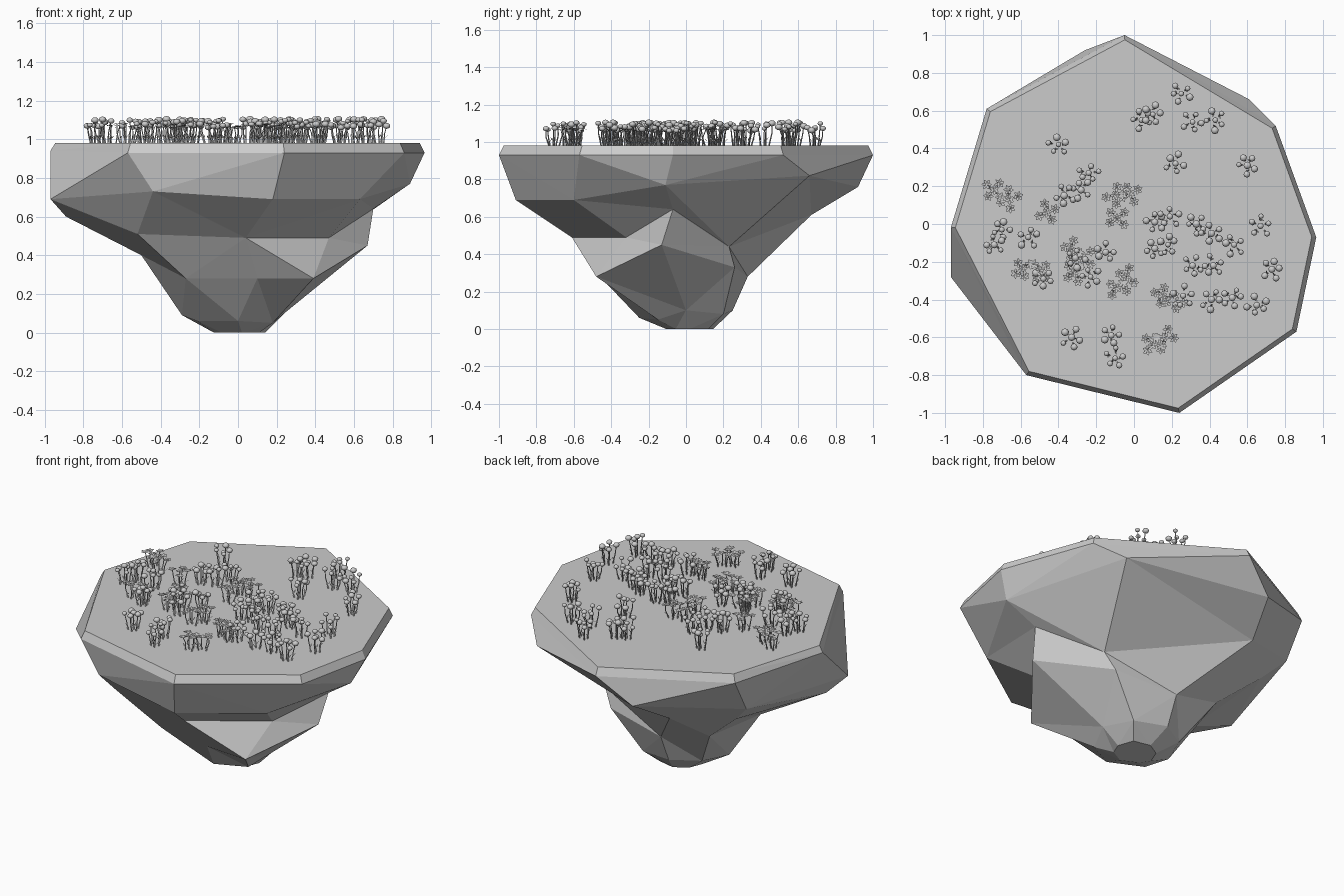
import bpy, bmesh, math, random
from mathutils import Vector, Matrix

if "Cube" in bpy.data.objects:
    bpy.data.objects.remove(bpy.data.objects["Cube"])

random.seed(7)
TOP = 0.98


def finish(bm, name, smooth=False):
    mesh = bpy.data.meshes.new(name)
    bmesh.ops.recalc_face_normals(bm, faces=bm.faces)
    for f in bm.faces:
        f.smooth = smooth
    bm.to_mesh(mesh)
    bm.free()
    ob = bpy.data.objects.new(name, mesh)
    bpy.context.collection.objects.link(ob)
    return ob


# Floating rock: eight-sided irregular rings, from the rim downwards
rim = [(.24, -1, .93), (.86, -.57, .93), (.965, -.07, .93), (.75, .52, .93),
       (-.05, 1, .93), (-.78, .61, .93), (-.97, -.02, .94), (-.57, -.8, .93)]
ledge = [(.18, -.91, .69), (.63, -.6, .69), (.89, -.11, .77), (.61, .66, .82),
         (-.26, .92, .76), (-.77, .48, .71), (-.97, -.28, .69), (-.44, -.8, .73)]
waist = [(.04, -.61, .49), (.47, -.32, .49), (.70, -.07, .64), (.42, .23, .44),
         (-.35, .67, .61), (-.64, .40, .58), (-.89, -.17, .60), (-.52, -.52, .51)]
lower = [(.10, -.46, .28), (.39, -.48, .28), (.67, -.13, .45), (.36, .26, .33),
         (-.05, .33, .28), (-.38, .3, .36), (-.5, -.05, .40), (-.27, -.40, .28)]
foot = [(0, -.25, .06), (.18, -.15, .05), (.24, 0, .10), (.17, .2, .08),
        (-.05, .25, .10), (-.22, .15, .10), (-.29, -.03, .09), (-.21, -.15, .06)]
crown = [(x * .975, y * .975, TOP) for x, y, z in rim]
tip = [(x * .5 + .02, y * .5 + .02, 0) for x, y, z in foot]

bm = bmesh.new()
rings = [[bm.verts.new(p) for p in r] for r in (crown, rim, ledge, waist, lower, foot, tip)]
sides = []
for a, b in zip(rings, rings[1:]):
    for i in range(8):
        j = (i + 1) % 8
        sides.append(bm.faces.new((a[i], b[i], b[j], a[j])))
bm.faces.new(rings[0])
bm.faces.new(rings[-1])
bmesh.ops.triangulate(bm, faces=sides, quad_method='SHORT_EDGE')
finish(bm, "island_rock")


# Slightly bent stem made from a three-sided tube
def stem(bm, base, head, r=.0035):
    mid = base.lerp(head, .55) + Vector((random.uniform(-.008, .008), random.uniform(-.008, .008), 0))
    loops = []
    for p, k in ((base, 1.4), (mid, 1), (head, .8)):
        loops.append([bm.verts.new(p + Vector((math.cos(a), math.sin(a), 0)) * r * k)
                      for a in (0, 2.094, 4.189)])
    for a, b in zip(loops, loops[1:]):
        for i in range(3):
            bm.faces.new((a[i], a[(i + 1) % 3], b[(i + 1) % 3], b[i]))


# Pointed petal or leaf: a folded diamond reaching outwards
def blade(bm, p, ang, length, width, rise):
    d = Vector((math.cos(ang), math.sin(ang), 0))
    s = Vector((-d.y, d.x, 0)) * width
    up = Vector((0, 0, rise))
    a, l, t, r = (bm.verts.new(q) for q in (
        p, p + d * length * .6 + s + up * .6, p + d * length + up, p + d * length * .6 - s + up * .6))
    bm.faces.new((a, l, t))
    bm.faces.new((a, t, r))


# Heads of one clump: evenly turned around a centre flower
def clump(cx, cy, count, radius):
    turn = random.uniform(0, 6.28)
    for i in range(count):
        a = turn + i * 6.283 / (count - 1) + random.uniform(-.25, .25)
        r = 0 if i == count - 1 else radius * random.uniform(.75, 1.1)
        head = Vector((cx + r * math.cos(a), cy + r * math.sin(a), 0))
        base = Vector((cx + r * .6 * math.cos(a), cy + r * .6 * math.sin(a), TOP))
        yield base, head


# Round-headed flowers
ball_spots = [(.04, .55), (.10, .58), (.25, .69), (.31, .54), (.43, .55), (.22, .32), (.60, .31),
              (-.40, .42), (-.24, .27), (-.37, .15), (-.28, .18), (.11, .01), (.19, .04), (.11, -.13),
              (.33, .0), (.18, -.11), (.41, -.05), (.53, -.11), (.67, -.01), (.73, -.24), (.31, -.22),
              (.42, -.22), (.41, -.40), (.52, -.39), (.65, -.43), (-.70, -.03), (-.74, -.11),
              (-.56, -.07), (-.31, -.18), (-.15, -.15), (-.23, -.28), (-.48, -.29), (-.33, -.60),
              (-.12, -.59), (-.10, -.71), (.26, -.38)]
heads, stems = bmesh.new(), bmesh.new()
for x, y in ball_spots:
    for base, head in clump(x, y, 6, .05):
        centre = head.copy()
        centre.z = random.uniform(1.06, 1.105)
        r = random.uniform(.014, .021)
        bmesh.ops.create_uvsphere(heads, u_segments=8, v_segments=6, radius=r,
                                  matrix=Matrix.Translation(centre) @ Matrix.Diagonal((1, 1, .8, 1)))
        stem(stems, base, centre)
        blade(stems, base.lerp(centre, .2), random.uniform(0, 6.28), .018, .004, .025)
finish(heads, "round_flower_heads", True)
finish(stems, "round_flower_stems")

# Star-petalled flowers
star_spots = [(-.74, .18), (-.66, .13), (-.46, .06), (-.10, .15), (-.02, .16), (-.09, .03),
              (-.33, -.14), (-.27, -.18), (-.59, -.24), (-.50, -.25), (-.32, -.26), (-.09, -.34),
              (-.04, -.28), (.15, -.38), (.22, -.41), (.10, -.64), (.16, -.60)]
petals, stalks = bmesh.new(), bmesh.new()
for x, y in star_spots:
    for base, head in clump(x, y, 5, .048):
        centre = head.copy()
        centre.z = random.uniform(1.055, 1.08)
        turn = random.uniform(0, 6.28)
        for k in range(6):
            blade(petals, centre, turn + k * math.pi / 3, .028, .008, .004)
        stem(stalks, base, centre)
        blade(stalks, base.lerp(centre, .2), turn, .022, .005, .02)
finish(petals, "star_flower_petals")
finish(stalks, "star_flower_stems")
